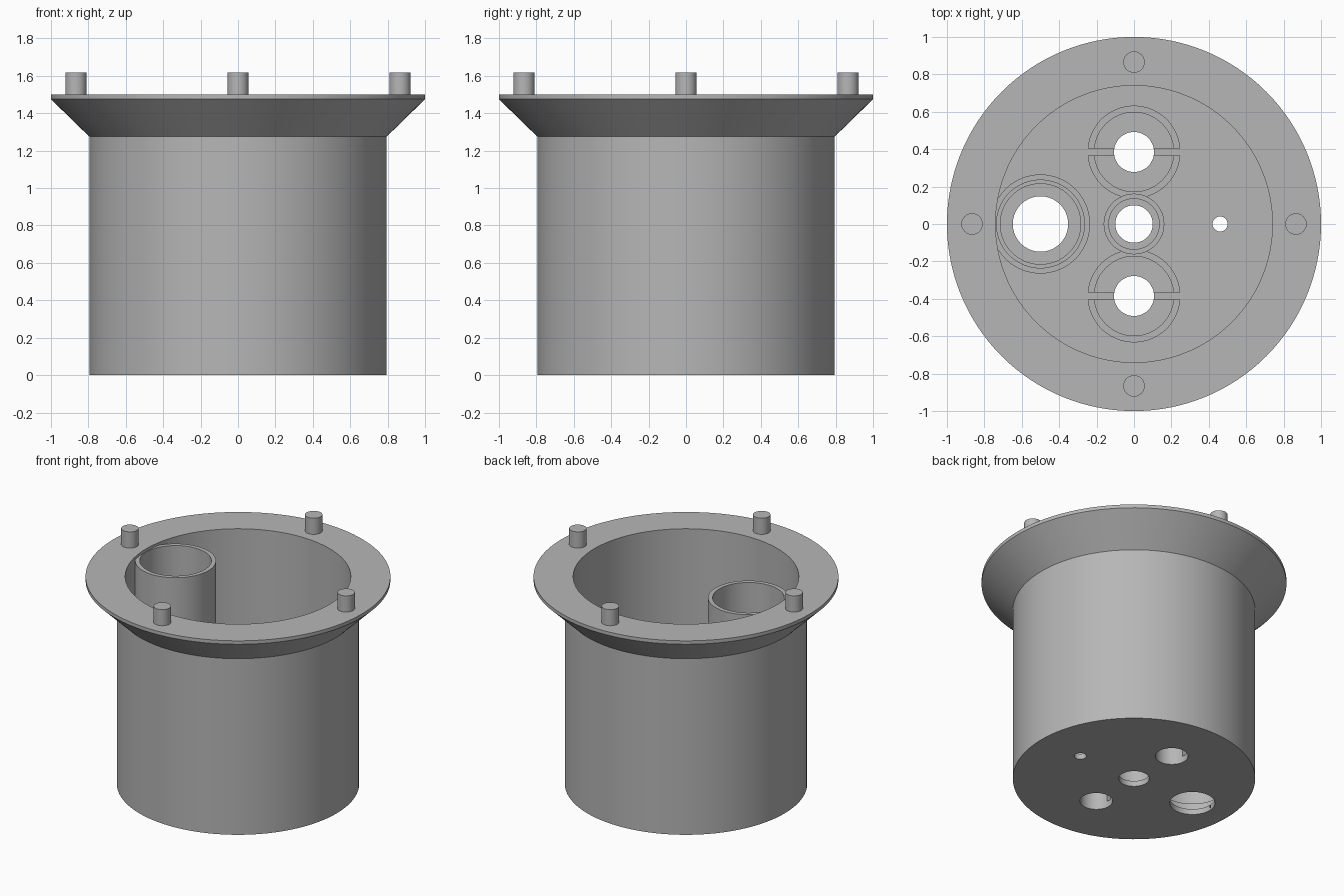
import bpy
import bmesh
from math import cos, sin, pi, radians

if "Cube" in bpy.data.objects:
    bpy.data.objects.remove(bpy.data.objects["Cube"], do_unlink=True)

grey = bpy.data.materials.new("plain grey")
grey.use_nodes = True
color = (0.47, 0.47, 0.47, 1)
grey.diffuse_color = color
grey.node_tree.nodes["Principled BSDF"].inputs["Base Color"].default_value = color


def finish(name, bm):
    bmesh.ops.recalc_face_normals(bm, faces=bm.faces)
    mesh = bpy.data.meshes.new(name)
    bm.to_mesh(mesh)
    bm.free()
    mesh.materials.append(grey)
    obj = bpy.data.objects.new(name, mesh)
    bpy.context.collection.objects.link(obj)
    return obj


def lathe(name, profile, x=0, y=0, steps=96):
    """Spin a closed (radius, height) loop; radius 0 marks the axis."""
    bm = bmesh.new()
    rings = []
    for r, z in profile:
        if r == 0:
            rings.append([bm.verts.new((x, y, z))] * steps)
        else:
            rings.append([bm.verts.new((x + r * cos(2 * pi * i / steps),
                                        y + r * sin(2 * pi * i / steps), z))
                          for i in range(steps)])
    for a, b in zip(rings, rings[1:] + rings[:1]):
        for i in range(steps):
            j = (i + 1) % steps
            corners = list(dict.fromkeys((a[i], a[j], b[j], b[i])))
            if len(corners) > 2:
                bm.faces.new(corners)
    return finish(name, bm)


def cylinder(name, r, z0, z1, x, y, steps=48):
    return lathe(name, [(0, z0), (r, z0), (r, z1), (0, z1)], x, y, steps)


def box(name, size, centre):
    bm = bmesh.new()
    bmesh.ops.create_cube(bm, size=1)
    bmesh.ops.scale(bm, vec=size, verts=bm.verts)
    bmesh.ops.translate(bm, vec=centre, verts=bm.verts)
    return finish(name, bm)


def cut(obj, cutters):
    """Subtract the cutters and discard them."""
    for c in cutters:
        mod = obj.modifiers.new("cut", "BOOLEAN")
        mod.operation, mod.solver, mod.object = "DIFFERENCE", "EXACT", c
        bpy.context.view_layer.objects.active = obj
        bpy.ops.object.modifier_apply(modifier=mod.name)
        bpy.data.objects.remove(c, do_unlink=True)


FLOOR = 0.04
COLLAR_Y = 0.385
parts = []

# Cup with a flared, flat-topped rim
cup = lathe("cup_body", [(0, 0), (0.795, 0), (0.795, 1.275), (1, 1.475), (1, 1.5),
                         (0.74, 1.5), (0.74, FLOOR), (0, FLOOR)], steps=128)

# Holes through the floor: radius, x, y
holes = [(0.1, 0, 0), (0.148, -0.5, 0), (0.04, 0.46, 0),
         (0.107, 0, COLLAR_Y), (0.107, 0, -COLLAR_Y)]
cut(cup, [cylinder("hole_cutter", r, -0.1, 0.1, x, y, 96) for r, x, y in holes])
parts.append(cup)

# Tall side tube with a ledge near its foot
parts.append(lathe("tall_tube", [(0.215, FLOOR), (0.265, FLOOR), (0.265, 1.48),
                                 (0.235, 1.48), (0.235, 0.12), (0.215, 0.12)], x=-0.5))

# Low ring around the middle hole
parts.append(lathe("centre_ring", [(0.135, FLOOR), (0.162, FLOOR),
                                   (0.162, 0.3), (0.135, 0.3)]))

# Slotted, counterbored collars
for side, y in (("back", COLLAR_Y), ("front", -COLLAR_Y)):
    collar = lathe(side + "_collar", [(0.107, FLOOR), (0.248, FLOOR), (0.248, 0.27),
                                      (0.212, 0.27), (0.212, 0.18), (0.107, 0.18)], y=y)
    cut(collar, [box("slot_cutter", (0.6, 0.036, 0.6), (0, y, 0.3 + FLOOR + 0.005))])
    parts.append(collar)

# Four pins standing on the rim
for side, x, y in (("left", 1, 0), ("back", 0, 1), ("right", -1, 0), ("front", 0, -1)):
    parts.append(cylinder(side + "_pin", 0.057, 1.5, 1.617, 0.866 * x, 0.866 * y))

# Smooth round walls, crisp edges
for obj in bpy.context.selected_objects:
    obj.select_set(False)
for obj in parts:
    obj.select_set(True)
bpy.context.view_layer.objects.active = parts[0]
bpy.ops.object.shade_smooth_by_angle(angle=radians(30))
